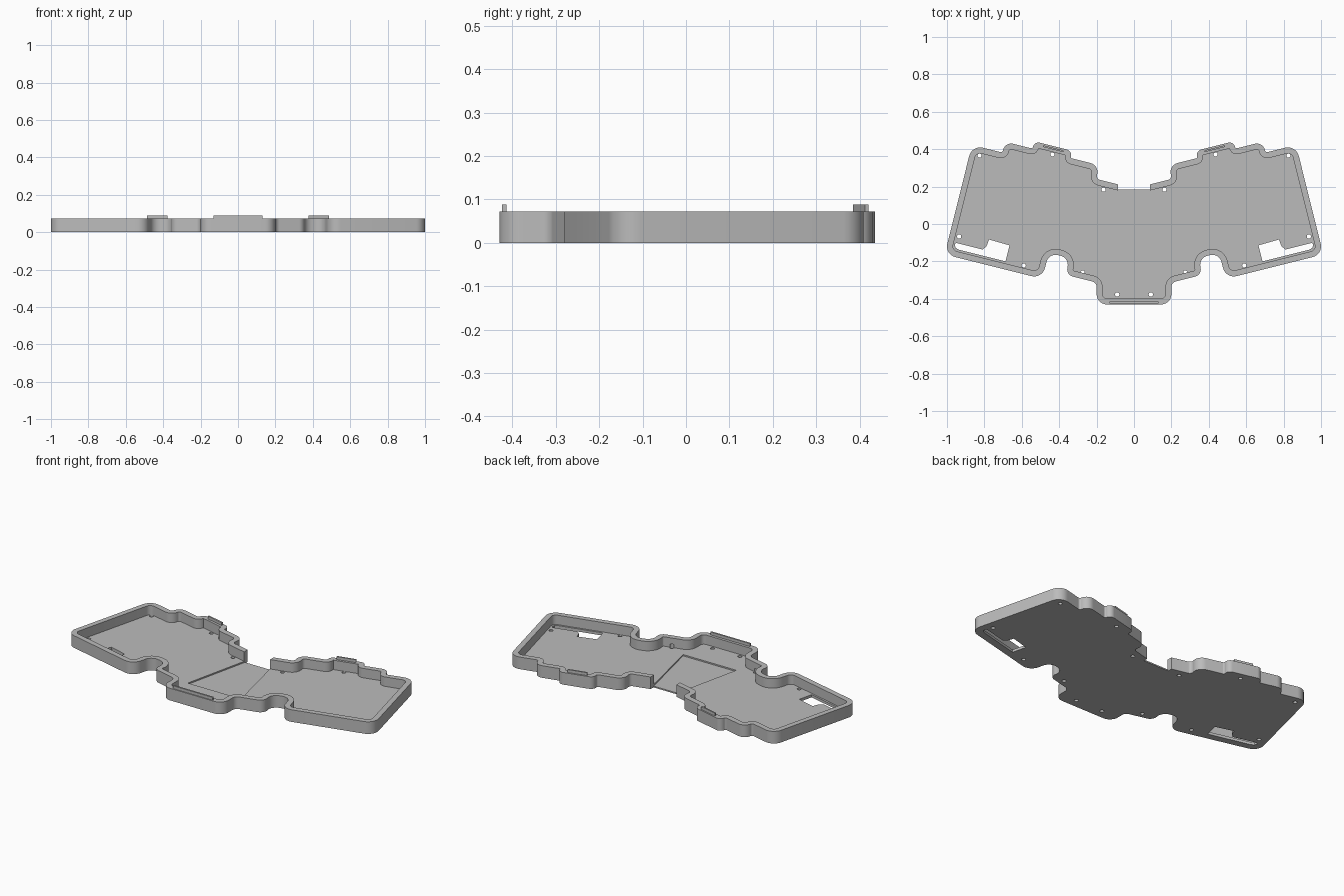
import bpy, bmesh
from math import sin, cos, radians, pi
from mathutils import Vector

cube = bpy.data.objects.get("Cube")
if cube:
    bpy.data.objects.remove(cube, do_unlink=True)

HEIGHT, FLOOR, RECESS, WALL, TAB_TOP = 0.072, 0.016, 0.008, 0.032, 0.089
TILT = radians(14)

grey = bpy.data.materials.new("plain_grey")
grey.use_nodes = True
colour = (0.5, 0.5, 0.5, 1)
grey.diffuse_color = colour
grey.node_tree.nodes["Principled BSDF"].inputs["Base Color"].default_value = colour


def wing(u, v):
    """Point on the tilted grid of the left wing."""
    return Vector((u * cos(TILT) - v * sin(TILT), u * sin(TILT) + v * cos(TILT)))


def mirrored(points):
    return [Vector((-p.x, p.y)) for p in reversed(points)]


def cross(a, b):
    return a.x * b.y - a.y * b.x


def rounded(points, radii, inset=0.0):
    """Clockwise outline moved inward by inset, with its corners rounded."""
    n = len(points)
    dirs = [(points[(i + 1) % n] - points[i]).normalized() for i in range(n)]
    corners = []
    for i in range(n):
        a, b = dirs[i - 1], dirs[i]
        na, nb = Vector((a.y, -a.x)), Vector((b.y, -b.x))
        corners.append(points[i] + (na + nb) * inset / (1 + na.dot(nb)))
    out = []
    for i, p in enumerate(corners):
        a, b = dirs[i - 1], dirs[i]
        turn = cross(a, b)
        r = radii[i] + (inset if turn > 0 else -inset) if radii[i] else 0
        if r < 0.004:
            out.append(p)
            continue
        ang = a.angle(b)
        t = r * sin(ang / 2) / cos(ang / 2)
        side = Vector((-a.y, a.x)) * (1 if turn > 0 else -1)
        start = p - a * t
        for k in range(9):
            s = ang * k / 8
            out.append(start + a * r * sin(s) + side * r * (1 - cos(s)))
    return out


def prisms(name, outlines, z0, z1):
    """One object holding a straight prism for each outline."""
    bm = bmesh.new()
    for outline in outlines:
        face = bm.faces.new([bm.verts.new((p.x, p.y, z0)) for p in outline])
        top = bmesh.ops.extrude_face_region(bm, geom=[face])["geom"]
        bmesh.ops.translate(bm, vec=(0, 0, z1 - z0),
                            verts=[g for g in top if isinstance(g, bmesh.types.BMVert)])
    bmesh.ops.recalc_face_normals(bm, faces=bm.faces)
    mesh = bpy.data.meshes.new(name)
    bm.to_mesh(mesh)
    bm.free()
    obj = bpy.data.objects.new(name, mesh)
    bpy.context.collection.objects.link(obj)
    mesh.materials.append(grey)
    return obj


def activate(obj):
    bpy.ops.object.select_all(action="DESELECT")
    obj.select_set(True)
    bpy.context.view_layer.objects.active = obj


def cut(target, name, outlines, z0, z1):
    cutter = prisms(name, outlines, z0, z1)
    mod = target.modifiers.new(name, "BOOLEAN")
    mod.operation, mod.solver, mod.object = "DIFFERENCE", "EXACT", cutter
    activate(target)
    bpy.ops.object.modifier_apply(modifier=name)
    bpy.data.objects.remove(cutter, do_unlink=True)


def box(x0, x1, y0, y1):
    return [Vector(p) for p in ((x0, y0), (x0, y1), (x1, y1), (x1, y0))]


# Outline of one half: stepped back edge, outer side, notched front, centre block
half = [(wing(u, v), r) for u, v, r in (
    (0.255, 0.185, 0.02), (0.255, 0.26, 0.05), (0.415, 0.26, 0.01), (0.415, 0.30, 0.03),
    (0.624, 0.30, 0.03), (0.624, 0.26, 0.01), (0.775, 0.26, 0.045), (0.775, 0.20, 0.012),
    (0.943, 0.20, 0.06), (0.943, -0.403, 0.06), (0.405, -0.403, 0.06), (0.405, -0.26, 0.05),
    (0.289, -0.26, 0.05), (0.289, -0.352, 0.04))]
half += [(Vector((0.2, -0.313)), 0.03), (Vector((0.2, -0.43)), 0.055)]
right = [p for p, r in half]
radii = [r for p, r in half]
centre_back = Vector((0, 0.185 / cos(TILT)))
outline = [centre_back] + right + mirrored(right)
all_radii = [0] + radii + radii[::-1]

# Tray with raised wall
tray = prisms("tray", [rounded(outline, all_radii)], 0, HEIGHT)
cut(tray, "cavity", [rounded(outline, all_radii, WALL)], FLOOR, 0.2)
cut(tray, "back_gap", [box(-0.085, 0.085, 0.1, 0.3)], FLOOR, 0.2)
cut(tray, "back_trim", [box(-0.085, 0.085, 0.185, 0.3)], -0.1, 0.2)

# Shallow tapered recess in the middle of the floor
recess = [Vector((0.175, -0.222)), Vector((0.082, 0.19))]
cut(tray, "recess", [recess + mirrored(recess)], RECESS, 0.2)

# Slotted windows in the floor of each wing
slot = [wing(u, v) for u, v in (
    (0.618, -0.36), (0.618, -0.272), (0.732, -0.268), (0.736, -0.305), (0.752, -0.328),
    (0.897, -0.328), (0.904, -0.336), (0.895, -0.354), (0.875, -0.36))]
cut(tray, "windows", [slot, mirrored(slot)], -0.1, FLOOR + 0.02)

# Screw holes
spots = [(0.826, 0.366), (0.436, 0.372), (0.163, 0.184), (0.935, -0.067),
         (0.59, -0.222), (0.275, -0.259), (0.09, -0.377)]
holes = [[Vector((s * x + 0.0115 * cos(k * pi / 8), y + 0.0115 * sin(k * pi / 8)))
          for k in range(16)] for x, y in spots for s in (-1, 1)]
cut(tray, "screw_holes", holes, -0.1, FLOOR + 0.02)

activate(tray)
bpy.ops.object.shade_smooth_by_angle(angle=radians(30))

# Thin tabs standing on the rim
prisms("front_tab", [box(-0.13, 0.13, -0.424, -0.414)], HEIGHT - 0.01, TAB_TOP)
tab = [wing(u, v) for u, v in ((0.46, 0.282), (0.46, 0.291), (0.572, 0.291), (0.572, 0.282))]
prisms("back_tab_left", [tab], HEIGHT - 0.01, TAB_TOP)
prisms("back_tab_right", [mirrored(tab)], HEIGHT - 0.01, TAB_TOP)
